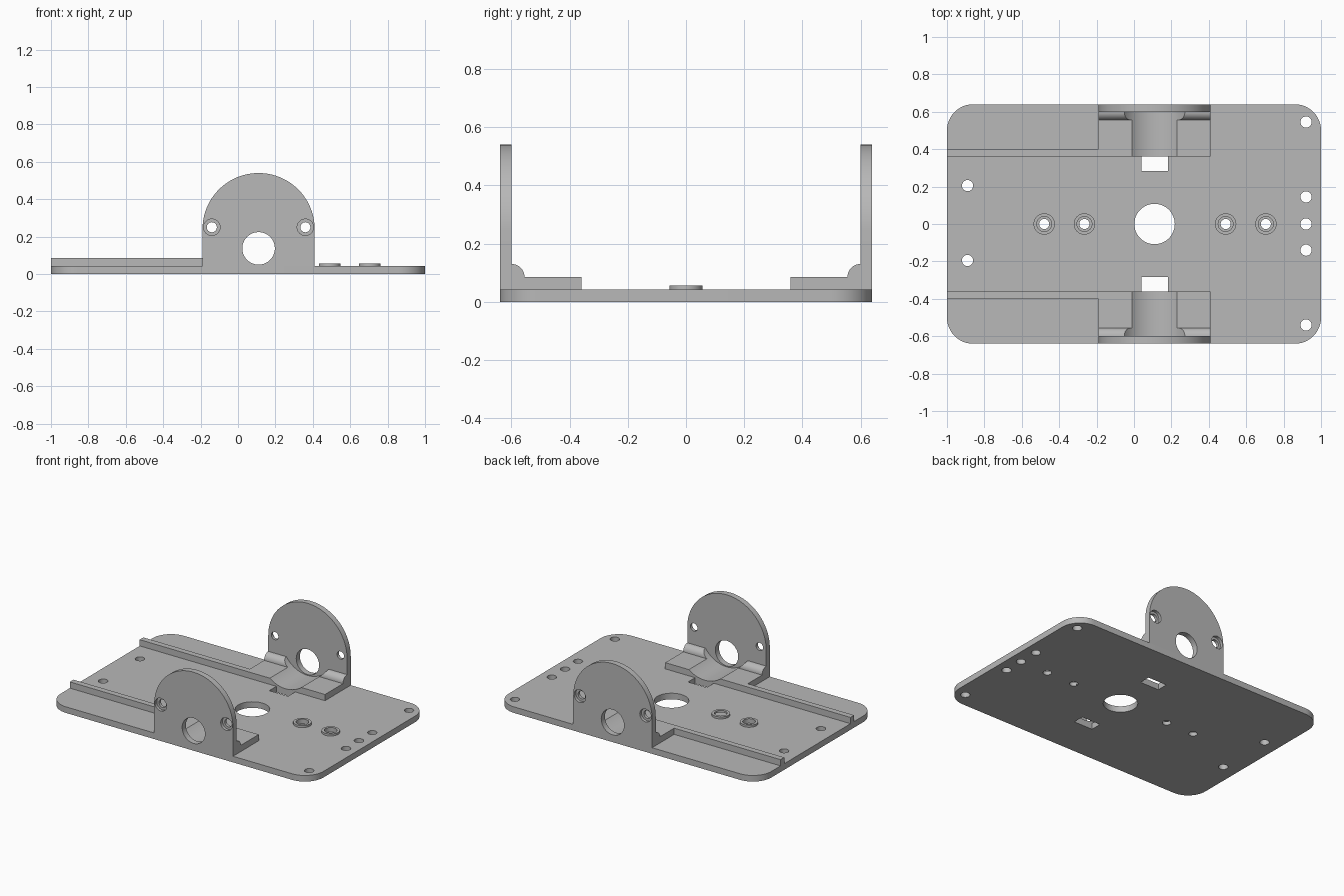
import bpy, bmesh
from math import sin, cos, pi, radians
from mathutils import Vector

cube = bpy.data.objects.get("Cube")
if cube:
    bpy.data.objects.remove(cube, do_unlink=True)

grey = bpy.data.materials.new("plain grey")
grey.use_nodes = True
colour = (0.48, 0.48, 0.48, 1)
grey.diffuse_color = colour
grey.node_tree.nodes["Principled BSDF"].inputs["Base Color"].default_value = colour

# Each axis maps a profile point (u, v) and a depth d to space
AXES = {"X": lambda u, v, d: (d, u, v),
        "Y": lambda u, v, d: (u, d, v),
        "Z": lambda u, v, d: (u, v, d)}


def prism(name, points, axis, start, end):
    """Extrude a closed profile along an axis."""
    place = AXES[axis]
    bm = bmesh.new()
    face = bm.faces.new([bm.verts.new(place(u, v, start)) for u, v in points])
    side = bmesh.ops.extrude_face_region(bm, geom=[face])
    verts = [g for g in side["geom"] if isinstance(g, bmesh.types.BMVert)]
    bmesh.ops.translate(bm, verts=verts, vec=Vector(place(0, 0, end - start)))
    bmesh.ops.recalc_face_normals(bm, faces=bm.faces)
    mesh = bpy.data.meshes.new(name)
    bm.to_mesh(mesh)
    bm.free()
    mesh.materials.append(grey)
    obj = bpy.data.objects.new(name, mesh)
    bpy.context.collection.objects.link(obj)
    return obj


def arc(u, v, r, a, b, n=12):
    return [(u + r * cos(radians(a + (b - a) * i / n)),
             v + r * sin(radians(a + (b - a) * i / n))) for i in range(n + 1)]


def circle(u, v, r, n=32):
    return arc(u, v, r, 0, 360, n)[:-1]


def rect(u0, u1, v0, v1):
    return [(u0, v0), (u1, v0), (u1, v1), (u0, v1)]


def cut(obj, points, axis, start, end):
    """Subtract an extruded profile from a part."""
    cutter = prism("cutter", points, axis, start, end)
    cutter.hide_render = True
    mod = obj.modifiers.new("cut", "BOOLEAN")
    mod.operation, mod.solver, mod.object = "DIFFERENCE", "EXACT", cutter
    bpy.context.view_layer.objects.active = obj
    bpy.ops.object.modifier_apply(modifier=mod.name)
    bpy.data.objects.remove(cutter, do_unlink=True)


def smooth(obj):
    bpy.ops.object.select_all(action="DESELECT")
    obj.select_set(True)
    bpy.context.view_layer.objects.active = obj
    bpy.ops.object.shade_smooth_by_angle(angle=radians(30))


W, D, T = 1.0, 0.64, 0.042      # plate half width, half depth, thickness
STEP = 0.085                    # top of rails and cradles
CX, CZ = 0.11, 0.24             # bracket centre
LEFT, RIGHT = CX - 0.30, CX + 0.30
R = 0.14

# Base plate with rounded corners
outline = (arc(W - R, D - R, R, 0, 90) + arc(R - W, D - R, R, 90, 180)
           + arc(R - W, R - D, R, 180, 270) + arc(W - R, R - D, R, 270, 360))
plate = prism("base_plate", outline, "Z", 0, T)
cut(plate, circle(CX, 0, 0.108, 48), "Z", -0.1, 0.2)

# Plain screw holes near both ends
holes = [(0.92, y) for y in (0.545, 0.145, 0, -0.14, -0.54)]
holes += [(-0.89, 0.205), (-0.89, -0.195)]
for x, y in holes:
    cut(plate, circle(x, y, 0.03, 24), "Z", -0.1, 0.2)

# Counterbored holes with raised collars along the centre line
for i, x in enumerate((-0.48, -0.265, 0.49, 0.705)):
    cut(plate, circle(x, 0, 0.027, 24), "Z", -0.1, 0.2)
    cut(plate, circle(x, 0, 0.040, 24), "Z", 0.025, 0.2)
    collar = prism(f"screw_collar_{i + 1}", circle(x, 0, 0.057), "Z", T, 0.056)
    cut(collar, circle(x, 0, 0.040, 24), "Z", 0, 0.2)
    smooth(collar)

for s, side in ((-1, "front"), (1, "back")):
    # Slot through the plate beside the cradle
    cut(plate, rect(0.04, 0.183, *sorted((s * 0.283, s * 0.36))), "Z", -0.1, 0.2)

    # Straight rail
    prism(f"{side}_rail", rect(-W, LEFT, *sorted((s * 0.36, s * 0.40))), "Z", T, STEP)

    # Upright bracket with a shaft hole and two counterbored screw holes
    profile = [(LEFT, T), (RIGHT, T)] + arc(CX, CZ, 0.30, 0, 180, 48)
    bracket = prism(f"{side}_bracket", profile, "Y", s * 0.60, s * D)
    cut(bracket, circle(CX, 0.137, 0.087, 48), "Y", s * 0.5, s * 0.8)
    for x in (CX - 0.25, CX + 0.25):
        cut(bracket, circle(x, 0.25, 0.027, 24), "Y", s * 0.5, s * 0.8)
        cut(bracket, circle(x, 0.25, 0.044, 24), "Y", s * 0.62, s * 0.8)
    smooth(bracket)

    # Cradle block with a rounded step, hollowed by a cylinder
    section = [(0.36, T), (0.60, T)] + arc(0.60, STEP, 0.045, 90, 180) + [(0.36, STEP)]
    cradle = prism(f"{side}_cradle", [(s * y, z) for y, z in section], "X", LEFT, RIGHT)
    cut(cradle, circle(CX, CZ, 0.196, 64), "Y", s * 0.3, s * 0.7)
    smooth(cradle)

smooth(plate)
